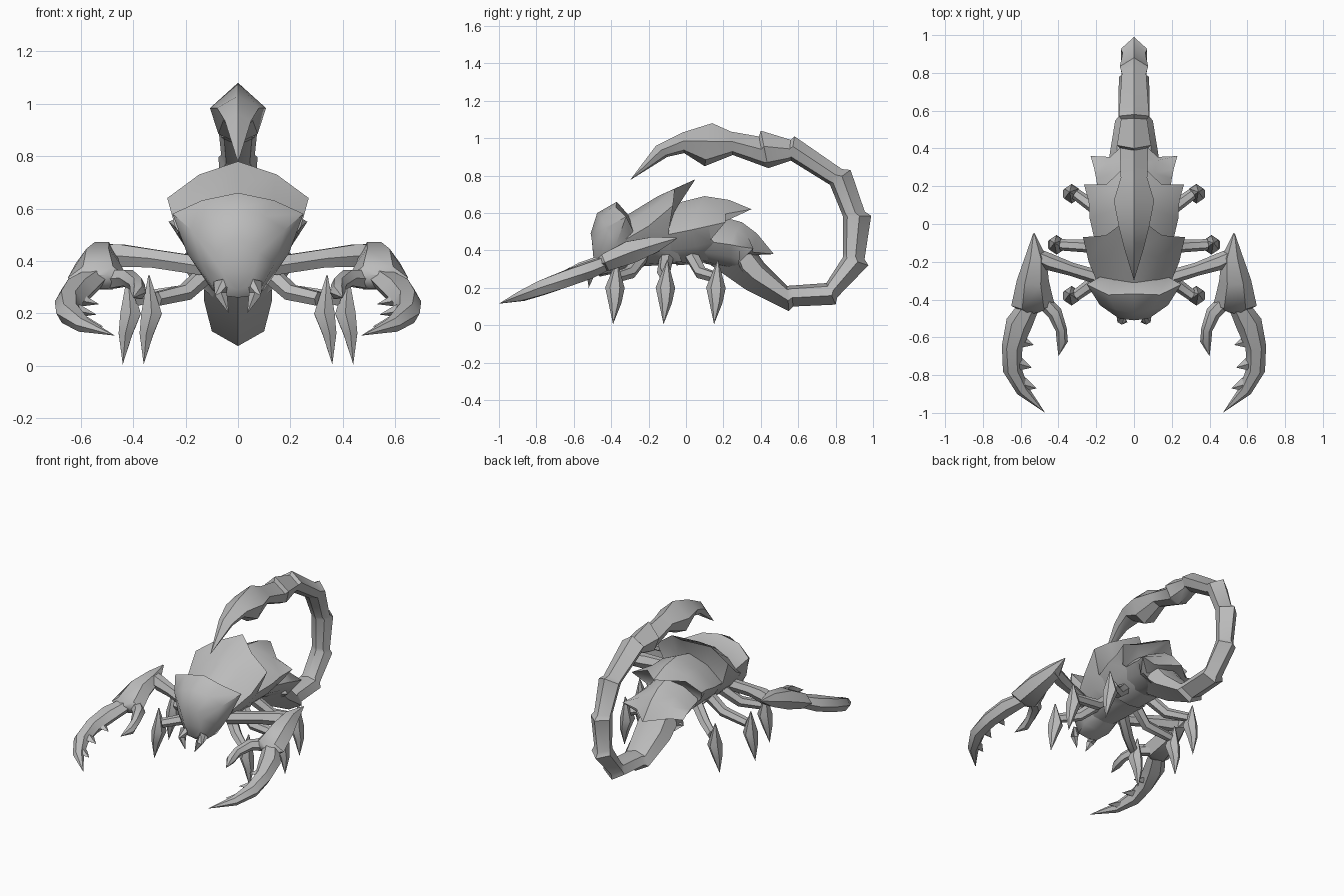
import bpy, bmesh, math
from mathutils import Vector

cube = bpy.data.objects.get("Cube")
if cube:
    bpy.data.objects.remove(cube, do_unlink=True)

grey = bpy.data.materials.new("stone_grey")
grey.use_nodes = True
COLOUR = (0.5, 0.5, 0.5, 1)
grey.diffuse_color = COLOUR
grey.node_tree.nodes["Principled BSDF"].inputs["Base Color"].default_value = COLOUR


def loft(name, rings, mirror=False, angle=45):
    """Skin closed rings of points, cap both ends and shade."""
    bm = bmesh.new()
    loops = [[bm.verts.new(p) for p in ring] for ring in rings]
    n = len(loops[0])
    for a, b in zip(loops, loops[1:]):
        for i in range(n):
            j = (i + 1) % n
            bm.faces.new((a[i], a[j], b[j], b[i]))
    bm.faces.new(loops[0])
    bm.faces.new(loops[-1])
    bmesh.ops.remove_doubles(bm, verts=bm.verts, dist=0.0005)
    bmesh.ops.recalc_face_normals(bm, faces=bm.faces)
    mesh = bpy.data.meshes.new(name)
    bm.to_mesh(mesh)
    bm.free()
    mesh.materials.append(grey)
    ob = bpy.data.objects.new(name, mesh)
    bpy.context.collection.objects.link(ob)
    bpy.ops.object.select_all(action="DESELECT")
    ob.select_set(True)
    bpy.context.view_layer.objects.active = ob
    bpy.ops.object.shade_smooth_by_angle(angle=math.radians(angle))
    if mirror:
        ob.modifiers.new("Mirror", "MIRROR")
    return ob


def both_sides(half):
    """Complete a half section that runs from top centre to bottom centre."""
    return half + [(-x, y, z) for x, y, z in reversed(half[1:-1])]


def shell_ring(top_y, top_z, side_x, side_y, side_z, low_y, low_z, notch=0):
    shoulder = (side_x * 0.55, (top_y + side_y) / 2 - notch, top_z + (side_z - top_z) * 0.36)
    flank = (side_x * 0.78, (side_y + low_y) / 2 - notch, (side_z + low_z) / 2)
    belly = (side_x * 0.4, low_y, low_z + 0.01)
    return both_sides([(0, top_y, top_z), shoulder, (side_x, side_y, side_z),
                       flank, belly, (0, low_y, low_z)])


def shell(name, rows):
    return loft(name, [shell_ring(*row) for row in rows])


def tube(name, path, sides=6):
    """Skin a mirrored limb along points of (x, y, z, half width, half height)."""
    pts = [Vector(p[:3]) for p in path]
    rings = []
    for i, p in enumerate(path):
        t = (pts[min(i + 1, len(pts) - 1)] - pts[max(i - 1, 0)]).normalized()
        ref = Vector((0, 0, 1)) if abs(t.z) < 0.85 else Vector((1, 0, 0))
        side = t.cross(ref).normalized()
        up = side.cross(t)
        rings.append([pts[i] + side * p[3] * math.cos(a) + up * p[4] * math.sin(a)
                      for a in (math.tau * k / sides for k in range(sides))])
    return loft(name, rings, mirror=True)


# Head and the three overlapping back plates
shell("head", [
    (-.51, .49, .08, -.5, .43, -.49, .29),
    (-.475, .6, .18, -.43, .52, -.46, .26),
    (-.37, .66, .25, -.32, .58, -.37, .28, .03),
    (-.3, .58, .18, -.28, .5, -.28, .32)])
shell("front_plate", [
    (-.33, .58, .19, -.32, .46, -.3, .31),
    (-.15, .69, .24, -.2, .53, -.15, .32),
    (.05, .78, .27, -.07, .64, -.02, .33, .05),
    (-.03, .66, .2, -.1, .5, -.05, .34)])
shell("middle_plate", [
    (-.1, .64, .2, -.12, .48, -.05, .32),
    (.1, .69, .235, .03, .51, .08, .33),
    (.23, .67, .24, .12, .53, .15, .35),
    (.35, .62, .265, .21, .55, .2, .37, .07),
    (.22, .58, .18, .12, .46, .18, .36)])
shell("rear_plate", [
    (.12, .6, .18, .1, .45, .1, .33),
    (.3, .55, .2, .24, .43, .24, .3),
    (.38, .49, .21, .29, .42, .28, .28),
    (.47, .38, .23, .36, .41, .32, .25, .06),
    (.36, .38, .13, .28, .36, .3, .26)])

# Tail: outer point, inner point and half width of each joint
joints = [
    (.12, .33, .3, .5, .13), (.32, .19, .42, .33, .13), (.55, .075, .54, .21, .1),
    (.8, .11, .75, .225, .08), (.975, .32, .84, .365, .07), (.99, .585, .84, .58, .07),
    (.88, .83, .77, .75, .075), (.58, 1.01, .56, .88, .08), (.4, 1.04, .44, .84, .09),
    (.24, 1.035, .25, .91, .07)]
sting = [(.14, 1.08, .1, .85, .107), (-.02, 1.03, -.01, .92, .08),
         (-.16, .96, -.1, .9, .05), (-.3, .775, -.3, .775, 0)]


def tail_ring(oy, oz, iy, iz, w):
    def at(x, f):
        return (x, oy + (iy - oy) * f, oz + (iz - oz) * f)
    return both_sides([at(0, 0), at(w, .42), at(w * .7, .85), at(0, 1)])


tail = []
for k, joint in enumerate(joints):
    tail.append(tail_ring(*joint))
    if 1 < k < len(joints) - 1:
        # Narrow step just after each flared joint
        oy, oz, iy, iz, w = [a + (b - a) * .1 for a, b in zip(joint, joints[k + 1])]
        tail.append(tail_ring(oy + (iy - oy) * .16, oz + (iz - oz) * .16, iy, iz, w * .85))
loft("tail", tail + [tail_ring(*s) for s in sting], angle=38)

# Pincer arms
tube("arm", [(.13, -.3, .38, .04, .04), (.33, -.24, .41, .035, .04),
             (.45, -.2, .42, .045, .05), (.54, -.16, .43, .04, .04)])
tube("forearm", [(.53, -.05, .465, .004, .004), (.52, -.17, .43, .055, .05),
                 (.535, -.3, .39, .085, .07), (.535, -.43, .335, .115, .055),
                 (.53, -.46, .32, .05, .035)])
tube("claw", [(.54, -.41, .34, .05, .04), (.61, -.53, .29, .07, .05),
              (.645, -.65, .245, .055, .05), (.645, -.77, .2, .05, .045),
              (.59, -.88, .155, .035, .03), (.47, -1, .115, 0, 0)])
tube("thumb", [(.48, -.41, .33, .04, .04), (.42, -.47, .335, .04, .035),
               (.385, -.56, .31, .03, .03), (.38, -.62, .28, .03, .03),
               (.4, -.7, .26, 0, 0)])
for x, y, z in [(.6, -.62, .25), (.61, -.74, .21), (.585, -.85, .165)]:
    tube("claw_tooth", [(x, y, z, .04, .025), (x - .07, y - .02, z - .015, 0, 0)], 4)

# Fangs under the head
tube("fang", [(.07, -.47, .31, .03, .03), (.065, -.51, .27, .025, .025),
              (.035, -.52, .2, 0, 0)], 5)

# Walking legs: hip, knee and foot depth, then foot distance
for name, hip, knee, foot, x in [("front", -.22, -.3, -.38, .36),
                                 ("middle", -.1, -.12, -.11, .44),
                                 ("rear", .02, .08, .16, .36)]:
    tube(name + "_leg", [(.08, hip, .39, .04, .04), (.2, knee, .28, .035, .035),
                         (x - .05, foot, .255, .03, .03)])
    tube(name + "_foot", [(x - .02, foot + .01, .345, .003, .003), (x - .03, foot, .2, .052, .045),
                          (x - .01, foot, .12, .035, .03), (x, foot - .01, .005, 0, 0)])
